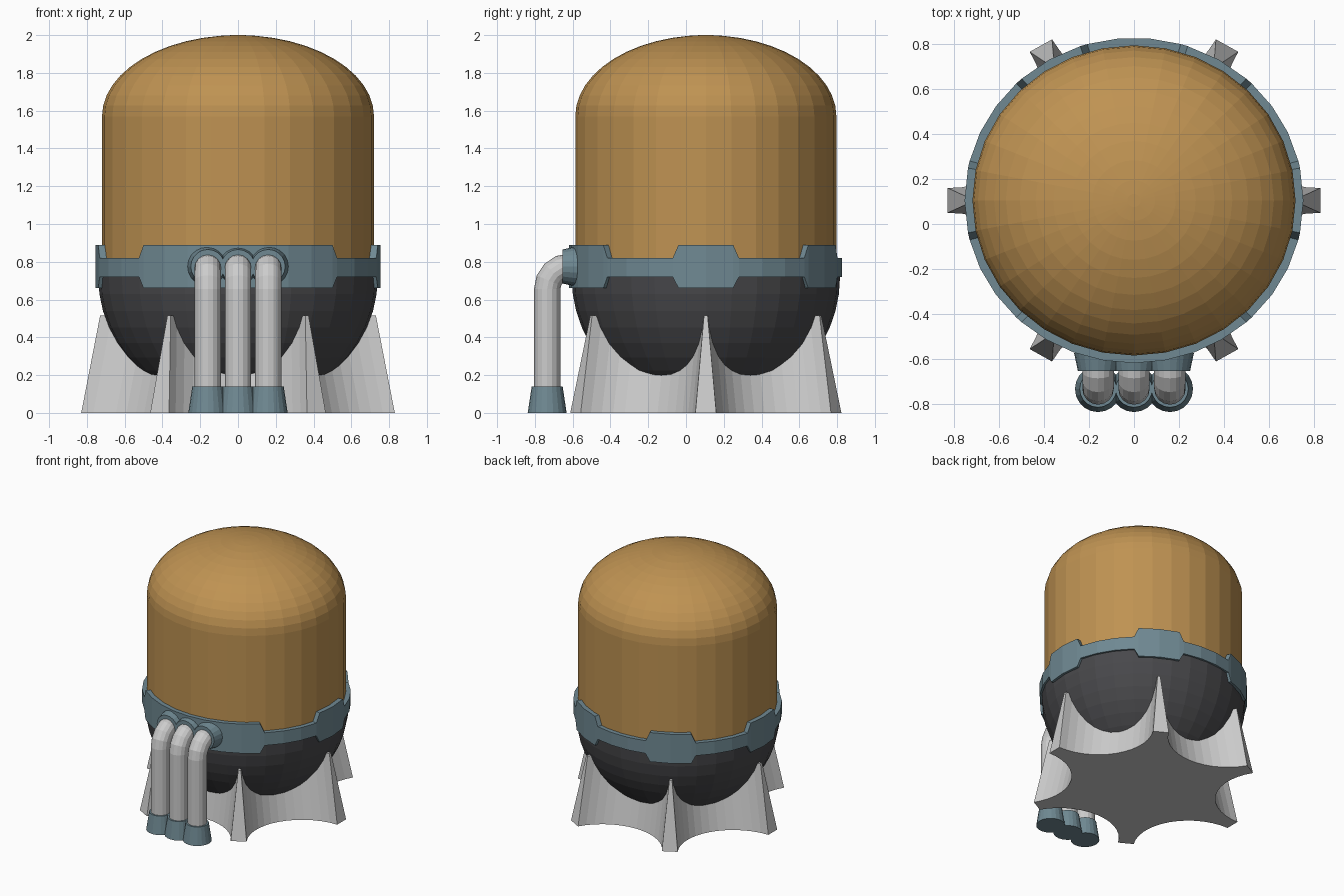
import bpy, bmesh
from math import sin, cos, pi, radians, sqrt, atan2

if "Cube" in bpy.data.objects:
    bpy.data.objects.remove(bpy.data.objects["Cube"])

CY, SY = 0.105, 0.96     # tank centre and slight squash in y


def material(name, rgb):
    m = bpy.data.materials.new(name)
    m.diffuse_color = (*rgb, 1)
    m.use_nodes = True
    m.node_tree.nodes["Principled BSDF"].inputs["Base Color"].default_value = m.diffuse_color
    return m


ORANGE = material("ochre_paint", (0.52, 0.29, 0.085))
BLUE = material("blue_grey_metal", (0.16, 0.25, 0.29))
DARK = material("dark_metal", (0.065, 0.065, 0.07))


def loft(name, rings, mat=None, closed=False):
    """Skin equal-length rings; cap the ends unless the strip is closed."""
    bm = bmesh.new()
    rows = [[bm.verts.new(p) for p in r] for r in rings]
    pairs = list(zip(rows, rows[1:])) + ([(rows[-1], rows[0])] if closed else [])
    for a, b in pairs:
        n = len(a)
        for i in range(n):
            bm.faces.new((a[i], a[(i + 1) % n], b[(i + 1) % n], b[i]))
    if not closed:
        bm.faces.new(rows[0])
        bm.faces.new(rows[-1])
    bmesh.ops.remove_doubles(bm, verts=bm.verts, dist=1e-5)
    bmesh.ops.recalc_face_normals(bm, faces=bm.faces)
    me = bpy.data.meshes.new(name)
    bm.to_mesh(me)
    bm.free()
    if mat:
        me.materials.append(mat)
    ob = bpy.data.objects.new(name, me)
    bpy.context.collection.objects.link(ob)
    return ob


def polar(r, a, z):
    return (r * cos(a), CY + SY * r * sin(a), z)


def lathe(name, profile, mat, n=32):
    return loft(name, [[polar(r, 2 * pi * i / n, z) for i in range(n)]
                       for r, z in profile], mat)


def tube(name, path, n=16, mat=None):
    """Path items: x, y, z, radius, tilt (0 = upright, pi/2 = towards +y)."""
    return loft(name, [[(x + r * cos(2 * pi * i / n),
                         y + r * sin(2 * pi * i / n) * cos(t),
                         z - r * sin(2 * pi * i / n) * sin(t))
                        for i in range(n)] for x, y, z, r, t in path], mat)


# Domed tank
dome = [(0.72 * cos(a), 1.57 + 0.43 * sin(a))
        for a in [radians(7.5 * k) for k in range(12)] + [radians(88)]]
lathe("tank_dome", [(0.72, 0.75)] + dome[:-1] + [(0.03, 2.0)], ORANGE)

# Rounded bowl underneath
lathe("tank_bowl", [(0.74 * cos(a), 0.72 - 0.70 * sin(a))
                    for a in [radians(7.5 * k) for k in range(12)]], DARK)

# Star-shaped foot with six tapering buttresses and concave sides
def foot_ring(z, tip, half, depth, steps=14):
    pts = []
    for k in range(6):
        mid = radians(60 * k + 30)
        u = tip * cos(pi / 6) + half * sin(pi / 6)      # chord distance
        w = tip * sin(pi / 6) - half * cos(pi / 6)      # half chord
        rad = (w * w + depth * depth) / (2 * depth)
        c, span = u - depth + rad, atan2(w, rad - depth)
        for i in range(steps + 1):
            t = span * (2 * i / steps - 1)
            x, y = c - rad * cos(t), rad * sin(t)
            pts.append(polar(sqrt(x * x + y * y), mid + atan2(y, x), z))
    return pts


loft("buttressed_foot", [foot_ring(0, 0.83, 0.0575, 0.215),
                         foot_ring(0.515, 0.73, 0.01, 0.215)])

# Belt with raised sections every 60 degrees, one long section at the front
NARROW, WIDE = (0.72, 0.82), (0.66, 0.89)
stations = []
for c in (0, 60, 120, 180):
    stations += [(c - 14, NARROW), (c - 11.5, WIDE), (c, WIDE),
                 (c + 11.5, WIDE), (c + 14, NARROW)]
    stations += [(c + 14 + 32 * k / 3, NARROW) for k in (1, 2)]
stations += [(226, NARROW), (228.5, WIDE)]
stations += [(228.5 + 83 * k / 8, WIDE) for k in range(1, 8)]
stations += [(311.5, WIDE), (314, NARROW)]
stations += [(314 + 32 * k / 3, NARROW) for k in (1, 2)]
belt = []
for deg, (lo, hi) in stations:
    a = radians(deg)
    belt.append([polar(0.755, a, lo), polar(0.755, a, hi),
                 polar(0.715, a, hi), polar(0.715, a, lo)])
loft("belt", belt, BLUE, closed=True)

# Three bent pipes with floor and wall collars
PY, PZ, BEND = -0.735, 0.775, 0.12
for label, x in (("left", -0.16), ("middle", 0), ("right", 0.16)):
    path = [(x, PY, 0.05, 0.07, 0)]
    for k in range(5):
        t = pi / 2 * k / 4
        path.append((x, PY + BEND * (1 - cos(t)), PZ - BEND * (1 - sin(t)), 0.07, t))
    path.append((x, -0.56, PZ, 0.07, pi / 2))
    tube(label + "_pipe", path)
    tube(label + "_floor_collar", [(x, PY, 0, 0.103, 0), (x, PY, 0.14, 0.082, 0)], 20, BLUE)
    tube(label + "_wall_collar", [(x, -0.655, PZ, 0.09, pi / 2),
                                  (x, -0.575, PZ, 0.107, pi / 2)], 20, BLUE)
